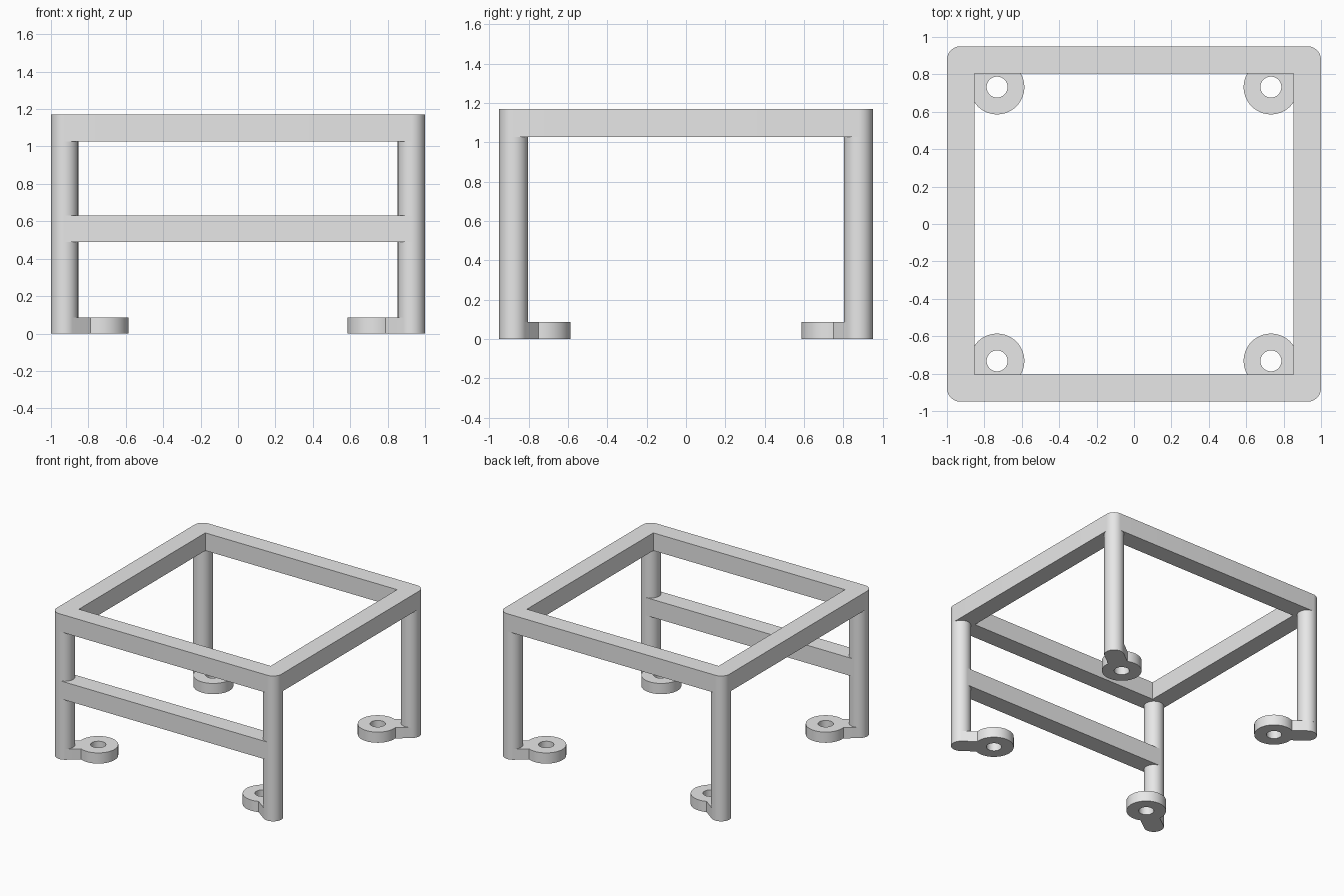
import bpy
import bmesh
from math import sin, cos, asin, atan2, pi, hypot, radians

cube = bpy.data.objects.get("Cube")
if cube:
    bpy.data.objects.remove(cube, do_unlink=True)

# Main dimensions
HALF_X, HALF_Y = 1.0, 0.95
TUBE = 0.146
R = TUBE / 2
TOP, FRAME_Z = 1.17, 1.027
RAIL_Z0, RAIL_Z1 = 0.488, 0.632
FOOT_H = 0.086
LEG_X, LEG_Y = HALF_X - R, HALF_Y - R
EYE, EYE_R, HOLE_R = 0.732, 0.146, 0.056

grey = bpy.data.materials.new("light grey")
grey.use_nodes = True
grey.diffuse_color = (0.8, 0.8, 0.8, 1)
grey.node_tree.nodes["Principled BSDF"].inputs["Base Color"].default_value = (0.8, 0.8, 0.8, 1)


def arc(cx, cy, r, start, end, steps):
    return [(cx + r * cos(start + (end - start) * i / steps),
             cy + r * sin(start + (end - start) * i / steps)) for i in range(steps + 1)]


def circle(cx, cy, r, steps=48):
    return arc(cx, cy, r, 0, 2 * pi, steps)[:-1]


def rectangle(x, y):
    return [(-x, -y), (x, -y), (x, y), (-x, y)]


def prism(name, loops, z0, z1):
    """Extrude an outline, with optional holes, from z0 up to z1."""
    bm = bmesh.new()
    for loop in loops:
        verts = [bm.verts.new((x, y, z0)) for x, y in loop]
        for i, v in enumerate(verts):
            bm.edges.new((verts[i - 1], v))
    bmesh.ops.triangle_fill(bm, use_beauty=True, edges=bm.edges[:])
    grown = bmesh.ops.extrude_face_region(bm, geom=bm.faces[:], use_keep_orig=True)
    top = [g for g in grown["geom"] if isinstance(g, bmesh.types.BMVert)]
    bmesh.ops.translate(bm, verts=top, vec=(0, 0, z1 - z0))
    bmesh.ops.recalc_face_normals(bm, faces=bm.faces[:])
    mesh = bpy.data.meshes.new(name)
    bm.to_mesh(mesh)
    bm.free()
    mesh.materials.append(grey)
    obj = bpy.data.objects.new(name, mesh)
    bpy.context.collection.objects.link(obj)
    bpy.ops.object.select_all(action='DESELECT')
    obj.select_set(True)
    bpy.context.view_layer.objects.active = obj
    bpy.ops.object.shade_smooth_by_angle(angle=radians(30))
    return obj


# Top frame: rounded outside corners, square opening
outer = []
for k, (sx, sy) in enumerate([(1, 1), (-1, 1), (-1, -1), (1, -1)]):
    outer += arc(sx * LEG_X, sy * LEG_Y, R, k * pi / 2, (k + 1) * pi / 2, 12)
prism("top_frame", [outer, rectangle(HALF_X - TUBE, HALF_Y - TUBE)], FRAME_Z, TOP)

# Front cross rail
rail = [(x, y - LEG_Y) for x, y in rectangle(LEG_X, R)]
prism("front_rail", [rail], RAIL_Z0, RAIL_Z1)

# Foot outline: screw eye with a neck running out around the leg
dx, dy = LEG_X - EYE, LEG_Y - EYE
aim = atan2(dy, dx)
neck = asin(R / EYE_R)
foot = arc(EYE, EYE, EYE_R, aim + neck, aim + 2 * pi - neck, 40)
foot += arc(LEG_X, LEG_Y, R, aim - pi / 2, aim + pi / 2, 24)
hole = circle(EYE, EYE, HOLE_R)

# Legs and feet at the four corners
for sx, side in ((1, "left"), (-1, "right")):
    for sy, end in ((-1, "front"), (1, "back")):
        prism(f"{end}_{side}_leg", [circle(sx * LEG_X, sy * LEG_Y, R)], FOOT_H, FRAME_Z)
        loops = [[(sx * x, sy * y) for x, y in loop] for loop in (foot, hole)]
        prism(f"{end}_{side}_foot", loops, 0, FOOT_H)
